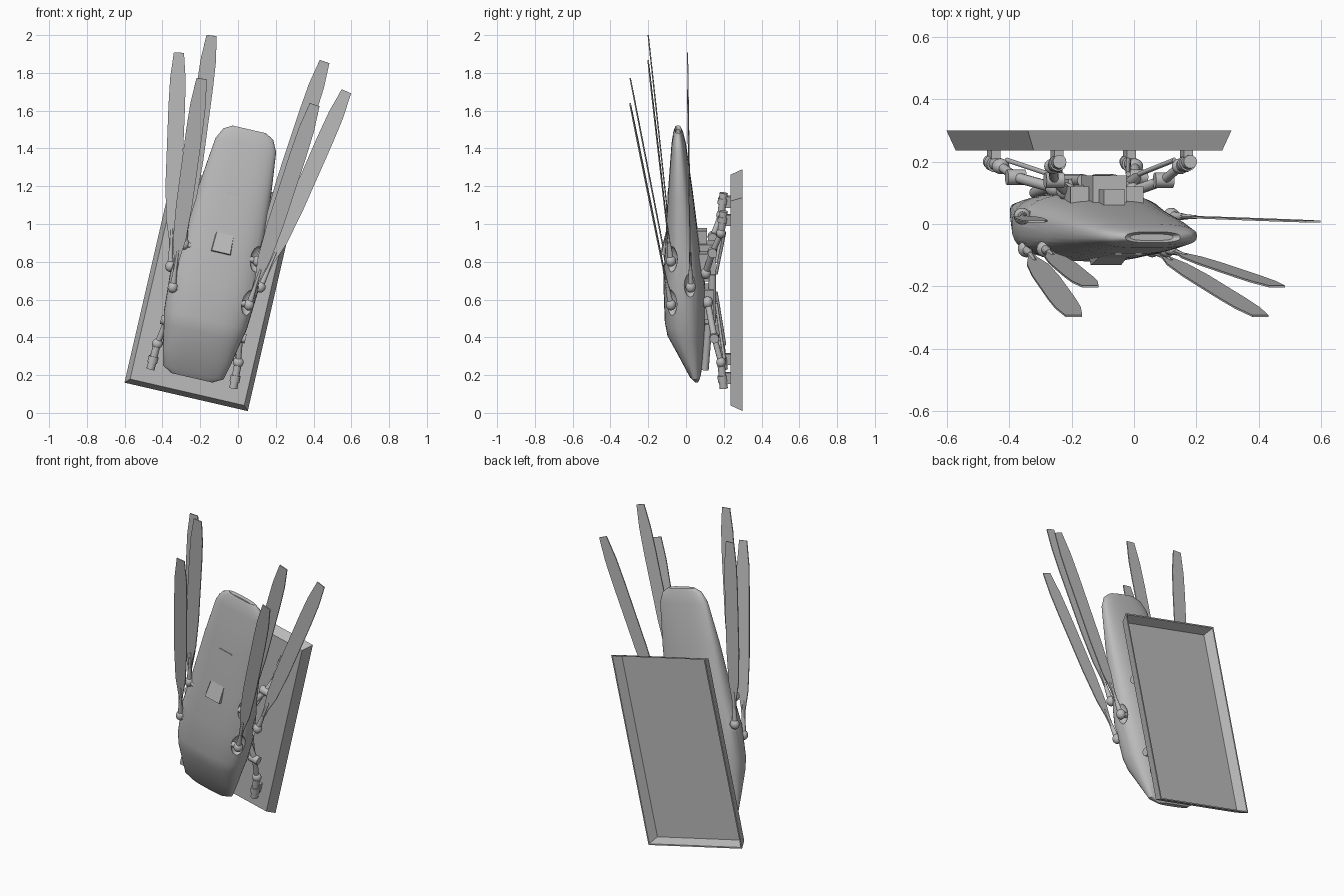
import bpy, bmesh, math
from mathutils import Matrix, Vector

cube = bpy.data.objects.get("Cube")
if cube:
    bpy.data.objects.remove(cube, do_unlink=True)

grey = bpy.data.materials.new("hull grey")
grey.use_nodes = True
grey.diffuse_color = (0.5, 0.5, 0.5, 1)
grey.node_tree.nodes["Principled BSDF"].inputs["Base Color"].default_value = (0.5, 0.5, 0.5, 1)

# The craft is modelled upright and symmetric, then leaned sideways
LEAN = Matrix.Translation((-0.24, 0, 0.2)) @ Matrix.Rotation(math.radians(13), 4, 'Y')


def finish(name, bm, mirror=False, smooth=True):
    if mirror:
        copy = bmesh.ops.duplicate(bm, geom=bm.verts[:] + bm.edges[:] + bm.faces[:])["geom"]
        for v in copy:
            if isinstance(v, bmesh.types.BMVert):
                v.co.x *= -1
    bmesh.ops.recalc_face_normals(bm, faces=bm.faces)
    bm.transform(LEAN)
    mesh = bpy.data.meshes.new(name)
    bm.to_mesh(mesh)
    bm.free()
    mesh.materials.append(grey)
    obj = bpy.data.objects.new(name, mesh)
    bpy.context.collection.objects.link(obj)
    if smooth:
        select(obj)
        bpy.ops.object.shade_smooth_by_angle(angle=math.radians(35))
    return obj


def select(obj):
    bpy.ops.object.select_all(action='DESELECT')
    obj.select_set(True)
    bpy.context.view_layer.objects.active = obj


def rod(bm, a, b, r, r2=None, sides=12):
    a, b = Vector(a), Vector(b)
    turn = (b - a).to_track_quat('Z', 'Y').to_matrix().to_4x4()
    bmesh.ops.create_cone(bm, cap_ends=True, segments=sides, radius1=r, radius2=r2 or r,
                          depth=(b - a).length, matrix=Matrix.Translation((a + b) / 2) @ turn)


def ball(bm, p, size):
    bmesh.ops.create_uvsphere(bm, u_segments=20, v_segments=12, radius=1,
                              matrix=Matrix.Translation(p) @ Matrix.Diagonal((*size, 1)))


def box(bm, p, size):
    bmesh.ops.create_cube(bm, size=1, matrix=Matrix.Translation(p) @ Matrix.Diagonal((*size, 1)))


def loft(bm, rings, cap_first=True, cap_last=True):
    rings = [[bm.verts.new(p) for p in ring] for ring in rings]
    for r, q in zip(rings, rings[1:]):
        for i in range(len(r)):
            j = (i + 1) % len(r)
            bm.faces.new((r[i], r[j], q[j], q[i]))
    if cap_first:
        bm.faces.new(rings[0])
    if cap_last:
        bm.faces.new(rings[-1])


# Fuselage: height, half width, front y, back y
SECTIONS = [(-0.015, 0.11, 0.04, 0.07), (0.015, 0.165, 0.015, 0.08), (0.1, 0.185, -0.03, 0.09),
            (0.23, 0.21, -0.1, 0.1), (0.3, 0.225, -0.113, 0.1), (0.5, 0.238, -0.12, 0.1),
            (0.72, 0.213, -0.11, 0.07), (1.0, 0.193, -0.095, 0.035), (1.25, 0.165, -0.077, 0),
            (1.31, 0.135, -0.068, -0.015), (1.335, 0.09, -0.06, -0.025),
            (1.32, 0.07, -0.053, -0.032)]


def section(s, half, front, back):
    ring = []
    for k in range(40):
        c, n = math.cos(k * math.pi / 20), math.sin(k * math.pi / 20)
        x = half * math.copysign(abs(c) ** 0.75, c)
        y = (front + back) / 2 + (back - front) / 2 * math.copysign(abs(n) ** 0.75, n)
        ring.append((x, y, s))
    return ring


bm = bmesh.new()
loft(bm, [section(*row) for row in SECTIONS])
fuselage = finish("fuselage", bm, smooth=False)

# Wing sockets scooped out of the flanks
HUBS = [((0.207, -0.08, 0.43), (0.307, -0.295, 1.54)),
        ((0.2, -0.08, 0.666), (0.307, -0.2, 1.774)),
        ((0.245, 0.025, 0.535), (0.455, 0.008, 1.647))]
bm = bmesh.new()
for hub, tip in HUBS:
    ball(bm, Vector(hub) + Vector((0, 0, 0.01)), (0.045, 0.036, 0.07))
cutter = finish("socket_cutter", bm, mirror=True, smooth=False)
cutter.hide_render = True
cut = fuselage.modifiers.new("sockets", 'BOOLEAN')
cut.operation = 'DIFFERENCE'
cut.solver = 'EXACT'
cut.object = cutter
select(fuselage)
bpy.ops.object.modifier_apply(modifier=cut.name)
bpy.data.objects.remove(cutter, do_unlink=True)
select(fuselage)
bpy.ops.object.shade_smooth_by_angle(angle=math.radians(35))

# Wing joints: ball, collar and tapered root arm
bm = bmesh.new()
for hub, tip in HUBS:
    hub, tip = Vector(hub), Vector(tip)
    d = (tip - hub).normalized()
    ball(bm, hub, (0.027, 0.027, 0.03))
    rod(bm, hub - Vector((0.06, 0, 0)), hub, 0.016)
    rod(bm, hub, hub + d * 0.1, 0.017, 0.01)
    rod(bm, hub + d * 0.09, hub + d * 0.2, 0.009, 0.006)
finish("wing_joints", bm, mirror=True)

# Wing blades: thin tapered sheets (fraction of length, half width)
OUTLINE = [(0.06, 0.01), (0.13, 0.014), (0.23, 0.034), (0.4, 0.043), (0.75, 0.044), (0.88, 0.041), (1, 0.027)]
bm = bmesh.new()
for hub, tip in HUBS:
    hub, tip = Vector(hub), Vector(tip)
    along = tip - hub
    side = along.cross(Vector((0, 1, 0))).normalized()
    thick = along.cross(side).normalized() * 0.003
    rings = []
    for t, w in OUTLINE:
        p = hub + along * t
        rings.append([p - side * w - thick, p + side * w - thick,
                      p + side * w + thick, p - side * w + thick])
    loft(bm, rings)
finish("wing_blades", bm, mirror=True, smooth=False)

# Brow lip and small hatch edge on the front
bm = bmesh.new()
loft(bm, [[(-0.055, -0.1, 0.66), (0.055, -0.1, 0.66), (0.05, -0.132, 0.667), (-0.05, -0.132, 0.667)],
          [(-0.05, -0.1, 0.78), (0.05, -0.1, 0.78), (0.045, -0.104, 0.78), (-0.045, -0.104, 0.78)]])
box(bm, (0, -0.096, 0.985), (0.09, 0.006, 0.006))
finish("brow_lip", bm, smooth=False)

# Equipment on the back of the fuselage
bm = bmesh.new()
box(bm, (0, 0.105, 0.62), (0.11, 0.1, 0.2))
box(bm, (0, 0.12, 0.4), (0.16, 0.05, 0.16))
box(bm, (0, 0.085, 0.74), (0.07, 0.05, 0.1))
for side in (-1, 1):
    box(bm, (side * 0.09, 0.09, 0.62), (0.06, 0.06, 0.13))
    rod(bm, (side * 0.05, 0.14, 0.3), (side * 0.05, 0.14, 0.56), 0.02)
    rod(bm, (side * 0.09, 0.1, 0.05), (side * 0.09, 0.12, 0.3), 0.02)
finish("back_equipment", bm)

# Landing legs: hip, thigh, knee, shin, foot and toes
for name, hip, knee, foot, end in (
        ("lower_legs", (0.11, 0.115, 0.42), (0.2, 0.15, 0.25), (0.22, 0.185, 0.12), -0.02),
        ("upper_legs", (0.11, 0.105, 0.58), (0.18, 0.14, 0.71), (0.21, 0.185, 0.82), 0.94)):
    bm = bmesh.new()
    rod(bm, (0, *hip[1:]), hip, 0.02)
    ball(bm, hip, (0.032, 0.028, 0.032))
    rod(bm, hip, knee, 0.017)
    rod(bm, (knee[0] - 0.03, *knee[1:]), (knee[0] + 0.03, *knee[1:]), 0.025)
    rod(bm, knee, foot, 0.015)
    rod(bm, (hip[0] + 0.02, 0.16, hip[2]), (foot[0] - 0.02, 0.205, foot[2]), 0.008)
    ball(bm, foot, (0.028, 0.025, 0.028))
    heel = Vector(foot)
    toe = Vector((foot[0] + 0.005, 0.2, end))
    rod(bm, heel, heel.lerp(toe, 0.55), 0.02)
    rod(bm, heel.lerp(toe, 0.5), heel.lerp(toe, 0.75), 0.027)
    rod(bm, heel.lerp(toe, 0.75), toe, 0.022)
    box(bm, heel.lerp(toe, 0.6) + Vector((0, 0.03, 0)), (0.03, 0.03, 0.06))
    finish(name, bm, mirror=True)

# Landing tray: shallow flared pan, open to the back
def rect(inset, y):
    w, low, high = 0.335 - inset, -0.12 + inset, 1.04 - inset
    return [(x - 0.008, y, z) for x, z in ((-w, low), (w, low), (w, high), (-w, high))]


bm = bmesh.new()
loft(bm, [rect(0.025, 0.235), rect(0, 0.3), rect(0.008, 0.3), rect(0.03, 0.243)])
finish("landing_tray", bm, smooth=False)
